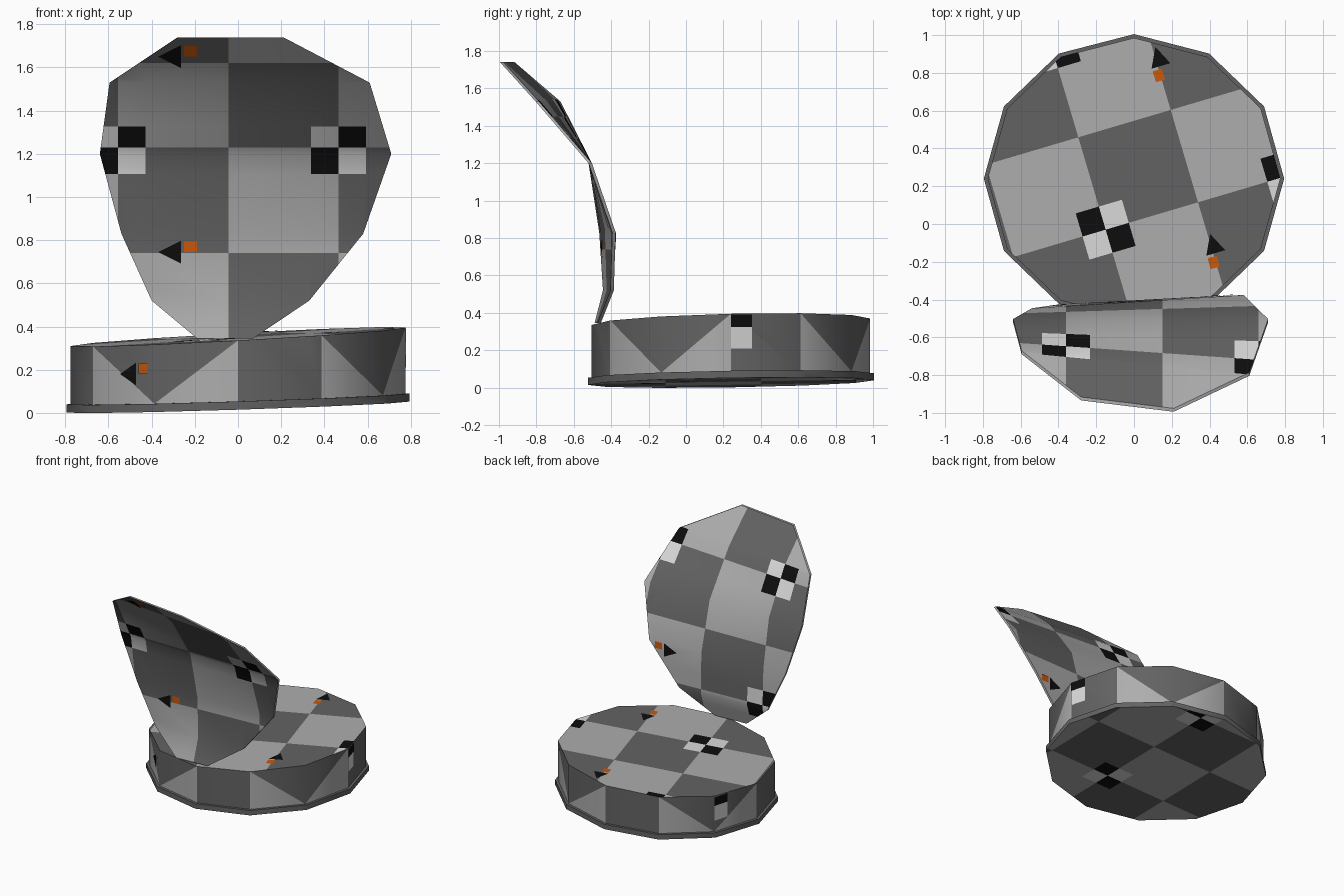
import bpy, bmesh, math
from mathutils import Vector

if "Cube" in bpy.data.objects:
    bpy.data.objects.remove(bpy.data.objects["Cube"])

# Flat colours
COLOURS = [("dark_grey", (0.125, 0.125, 0.125, 1)), ("light_grey", (0.42, 0.42, 0.42, 1)),
           ("black", (0.004, 0.004, 0.004, 1)), ("pale_grey", (0.7, 0.7, 0.7, 1)),
           ("orange", (0.6, 0.1, 0.003, 1))]
MATS = []
for name, col in COLOURS:
    m = bpy.data.materials.new(name)
    m.diffuse_color = col
    m.use_nodes = True
    m.node_tree.nodes["Principled BSDF"].inputs["Base Color"].default_value = m.diffuse_color
    MATS.append(m)
DARK, LIGHT, BLACK, PALE, ORANGE = range(5)
FRONT, BACK = 10, 11          # temporary face marks, replaced by paint()


def finish(bm, name, smooth=True):
    me = bpy.data.meshes.new(name)
    bm.to_mesh(me)
    bm.free()
    for m in MATS:
        me.materials.append(m)
    ob = bpy.data.objects.new(name, me)
    bpy.context.collection.objects.link(ob)
    if smooth:
        bpy.ops.object.select_all(action='DESELECT')
        ob.select_set(True)
        bpy.context.view_layer.objects.active = ob
        bpy.ops.object.shade_smooth_by_angle(angle=math.radians(35))
    return ob


def paint(bm, mark, origin, U, V, su, sv_neg, sv_pos, first, sign):
    """Cut the marked faces into a checker with small 2x2 targets and colour it."""
    origin, U, V = Vector(origin), Vector(U), Vector(V)

    def cut(point, normal):
        faces = [f for f in bm.faces if f.material_index == mark]
        geom = {g for f in faces for g in (*f.verts, *f.edges)}
        bmesh.ops.bisect_plane(bm, geom=list(geom) + faces, dist=1e-5,
                               plane_co=point, plane_no=normal)

    for k in range(-4, 5):
        for c in ([k] if k % 2 else [k - 0.25, k, k + 0.25]):
            cut(origin + U * c * su, U)
            cut(origin + V * c * (sv_pos if c > 0 else sv_neg), V)
    for f in bm.faces:
        if f.material_index != mark:
            continue
        d = f.calc_center_median() - origin
        u, v = d.dot(U) / su, d.dot(V)
        v /= sv_pos if v > 0 else sv_neg
        du, dv = u - 2 * round(u / 2), v - 2 * round(v / 2)
        if abs(du) < 0.25 and abs(dv) < 0.25:
            f.material_index = BLACK if du * dv * sign > 0 else PALE
        else:
            odd = (math.floor(u) + math.floor(v)) % 2
            f.material_index = first if not odd else 1 - first


# Round base: twelve sides, low flange, slightly tilted top
CY = 0.24


def top_z(x, y):
    return 0.3525 + 0.055 * x + 0.023 * (y - CY)


def low_z(x, y):
    return 0.027 + 0.032 * x + 0.016 * (y - CY)


bm = bmesh.new()


def ring(r, height):
    out = []
    for k in range(12):
        a = math.radians(30 * k)
        x, y = r * math.cos(a), CY + (r - 0.03) * math.sin(a)
        out.append(bm.verts.new((x, y, height(x, y))))
    return out


def flange_z(x, y):
    return low_z(x, y) + 0.038


rings = [ring(0.795, low_z), ring(0.795, flange_z), ring(0.775, flange_z), ring(0.775, top_z)]
bm.faces.new(rings[3]).material_index = FRONT
bm.faces.new(rings[0][::-1]).material_index = BACK
for a, b in zip(rings[:2], rings[1:3]):
    for k in range(12):
        n = (k + 1) % 12
        bm.faces.new((a[k], a[n], b[n], b[k])).material_index = DARK
# wall panels: light triangles in a repeating order
a, b = rings[2], rings[3]
for k in range(12):
    n = (k + 1) % 12
    if k % 3 == 0:
        bm.faces.new((a[k], a[n], b[n], b[k])).material_index = DARK
    elif k % 3 == 1:
        bm.faces.new((a[k], a[n], b[k])).material_index = LIGHT
        bm.faces.new((a[n], b[n], b[k])).material_index = DARK
    else:
        bm.faces.new((a[k], a[n], b[n])).material_index = LIGHT
        bm.faces.new((a[k], b[n], b[k])).material_index = DARK
ang = math.radians(16.5)
TU = Vector((math.cos(ang), math.sin(ang), 0))
TV = Vector((-math.sin(ang), math.cos(ang), 0))
paint(bm, FRONT, (-0.15, -0.03, 0), TU, TV, 0.51, 0.51, 0.51, DARK, -1)
paint(bm, BACK, (0.15, -0.11, 0), (1, 0, 0), (0, 1, 0), 0.51, 0.51, 0.51, DARK, 1)
finish(bm, "round_base")

# Curved upright shell: rows of (z, left x, left y, right x, right y)
ROWS = [(0.345, -0.19, -0.48, 0.07, -0.465), (0.52, -0.40, -0.435, 0.33, -0.395),
        (0.83, -0.54, -0.455, 0.58, -0.385), (1.20, -0.64, -0.512, 0.71, -0.512),
        (1.53, -0.595, -0.68, 0.61, -0.795), (1.74, -0.28, -0.925, 0.21, -0.985)]
HALF = 0.009


def shell_y(x, z):
    for r, s in zip(ROWS, ROWS[1:]):
        if z <= s[0]:
            break
    t = (z - r[0]) / (s[0] - r[0])
    z, xl, yl, xr, yr = [p + (q - p) * t for p, q in zip(r, s)]
    return yl + (yr - yl) * (x - xl) / (xr - xl)


bm = bmesh.new()
sheets = []
for off in (-HALF, HALF):
    sheets.append([(bm.verts.new((xl, yl + off, z)), bm.verts.new((xr, yr + off, z)))
                   for z, xl, yl, xr, yr in ROWS])
for sheet, mark in zip(sheets, (FRONT, BACK)):
    for r, s in zip(sheet, sheet[1:]):
        bm.faces.new((r[0], r[1], s[1], s[0])).material_index = mark
loops = [[r[0] for r in s] + [r[1] for r in s[::-1]] for s in sheets]
for k in range(12):
    n = (k + 1) % 12
    bm.faces.new((loops[0][k], loops[0][n], loops[1][n], loops[1][k])).material_index = LIGHT
bmesh.ops.recalc_face_normals(bm, faces=bm.faces)
paint(bm, FRONT, (-0.555, 0, 1.23), (1, 0, 0), (0, 0, 1), 0.51, 0.49, 0.39, LIGHT, 1)
paint(bm, BACK, (-0.36, 0, 1.45), (1, 0, 0), (0, 0, 1), 0.51, 0.45, 0.36, DARK, -1)
finish(bm, "curved_shell")

# Thin painted marks: black arrowheads with an orange bar
bm = bmesh.new()


def plate(points, mat):
    bm.faces.new([bm.verts.new(p) for p in points]).material_index = mat


def arrow(place):
    plate([place(p, q) for p, q in ((0.06, 0), (-0.045, 0.052), (-0.045, -0.052))], BLACK)
    plate([place(p, q) for p, q in ((-0.06, 0), (-0.06, 0.05), (-0.12, 0.05), (-0.12, 0))], ORANGE)


def on_top(cx, cy):
    def place(p, q):
        v = Vector((cx, cy, 0)) + TV * p - TU * q
        v.z = top_z(v.x, v.y) + 0.004
        return v
    return place


def on_shell(cx, cz, side):
    def place(p, q):
        x, z = cx - p, cz + q
        return Vector((x, shell_y(x, z) + side * (HALF + 0.005), z))
    return place


def on_wall(deg, s, z):
    a = math.radians(deg)
    return Vector((0.753 * math.cos(a) - s * math.sin(a),
                   CY + 0.963 * (0.753 * math.sin(a) + s * math.cos(a)), z))


arrow(on_top(0.13, 0.88))
arrow(on_top(0.42, -0.11))
arrow(on_shell(-0.31, 0.745, -1))
arrow(on_shell(-0.31, 1.65, -1))
arrow(on_shell(0.41, 0.78, 1))
arrow(lambda p, q: on_wall(225, 0.04 - p, 0.18 + q))
# wall targets
for deg, top in ((15, 0.39), (165, 0.315)):
    for z0, z1, mat in ((top - 0.065, top, BLACK), (top - 0.18, top - 0.065, PALE)):
        plate([on_wall(deg, s, z) for s, z in
               ((-0.2, z0), (-0.08, z0), (-0.08, z1), (-0.2, z1))], mat)
finish(bm, "painted_marks", smooth=False)
